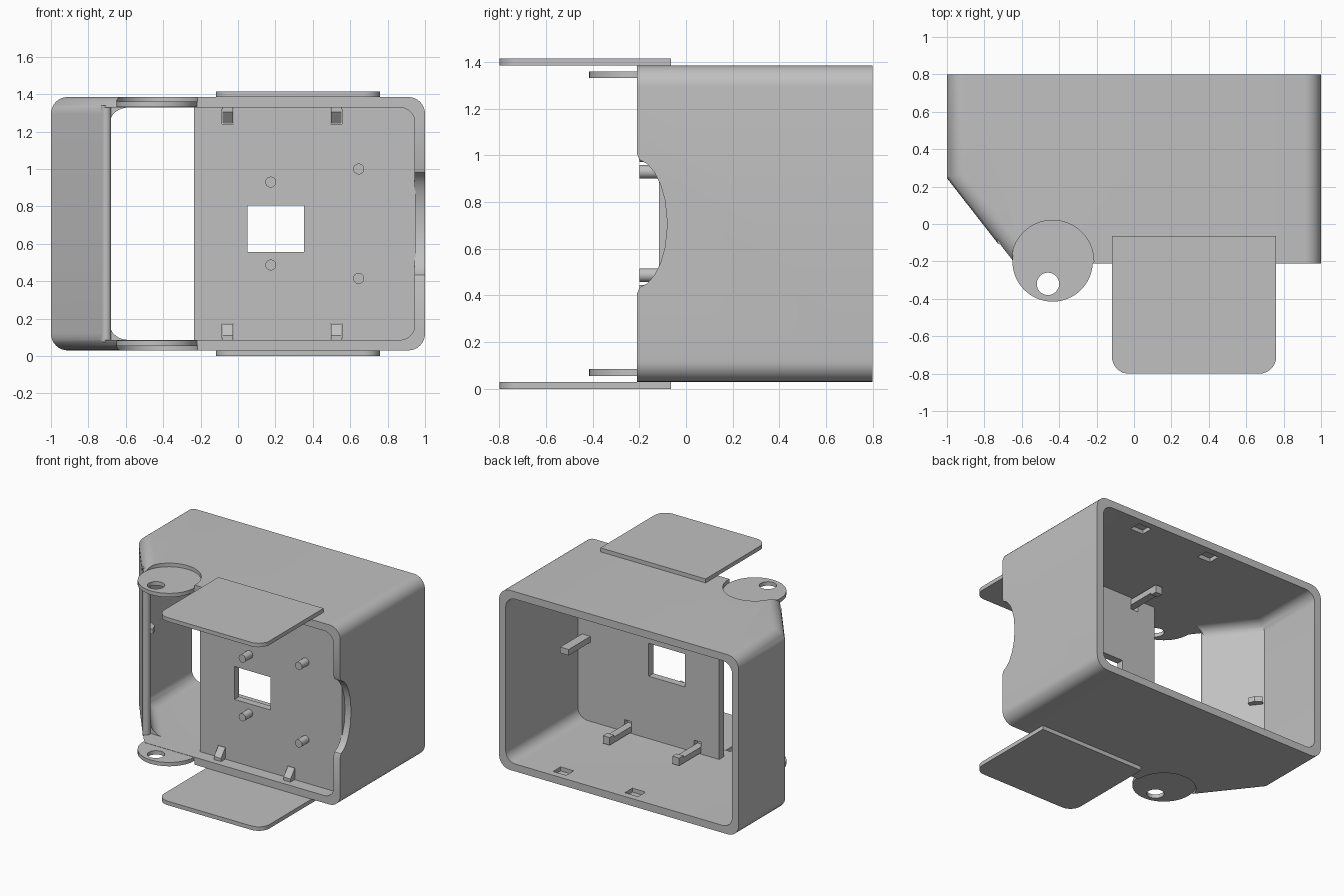
import bpy, bmesh, math
from mathutils import Vector

old = bpy.data.objects.get("Cube")
if old:
    bpy.data.objects.remove(old, do_unlink=True)

grey = bpy.data.materials.new("plain_grey")
grey.use_nodes = True
COLOUR = (0.53, 0.53, 0.53, 1)
grey.diffuse_color = COLOUR
for node in grey.node_tree.nodes:
    if node.type == 'BSDF_PRINCIPLED':
        node.inputs["Base Color"].default_value = COLOUR

MID = 0.7075          # height of the mirror plane
TOP = 2 * MID
FLOOR, CEIL = 0.086, TOP - 0.086


def place(axis, u, v, w):
    return {'x': (w, u, v), 'y': (u, w, v), 'z': (u, v, w)}[axis]


def prism(name, pts, axis, lo, hi, bevel=None, radius=0.09):
    """Extrude a flat profile along an axis; bevel edges picked by a rule."""
    bm = bmesh.new()
    verts = [bm.verts.new(place(axis, u, v, lo)) for u, v in pts]
    face = bm.faces.new(verts)
    ext = bmesh.ops.extrude_face_region(bm, geom=[face])
    shift = Vector(place(axis, 0, 0, hi - lo))
    for item in ext["geom"]:
        if isinstance(item, bmesh.types.BMVert):
            item.co += shift
    bmesh.ops.recalc_face_normals(bm, faces=bm.faces)
    if bevel:
        edges = [e for e in bm.edges if bevel(e.verts[0].co, e.verts[1].co)]
        bmesh.ops.bevel(bm, geom=edges, offset=radius, segments=8,
                        profile=0.5, affect='EDGES')
        bmesh.ops.recalc_face_normals(bm, faces=bm.faces)
    mesh = bpy.data.meshes.new(name)
    bm.to_mesh(mesh)
    bm.free()
    mesh.materials.append(grey)
    obj = bpy.data.objects.new(name, mesh)
    bpy.context.collection.objects.link(obj)
    return obj


def box(name, x, y, z):
    return prism(name, [(x[0], y[0]), (x[1], y[0]), (x[1], y[1]), (x[0], y[1])], 'z', *z)


def rod(name, axis, u, v, r, lo, hi, n=32):
    ring = [(u + r * math.cos(math.tau * i / n), v + r * math.sin(math.tau * i / n))
            for i in range(n)]
    return prism(name, ring, axis, lo, hi)


def activate(obj):
    bpy.ops.object.select_all(action='DESELECT')
    obj.select_set(True)
    bpy.context.view_layer.objects.active = obj


def cut(target, cutter):
    cutter.hide_render = True
    mod = target.modifiers.new("cut", 'BOOLEAN')
    mod.operation, mod.solver, mod.object = 'DIFFERENCE', 'EXACT', cutter
    activate(target)
    bpy.ops.object.modifier_apply(modifier=mod.name)
    bpy.data.objects.remove(cutter, do_unlink=True)


def smooth(obj):
    activate(obj)
    bpy.ops.object.shade_smooth_by_angle(angle=math.radians(30))


def flip(z, up):
    """Mirror a height range to the lower half when up is False."""
    return z if up else (TOP - z[1], TOP - z[0])


def side_rule(a, b):
    """Long level edges along the two sides and the slanted corner."""
    return abs(a.z - b.z) < 1e-4 and abs(a.y - b.y) > 0.1


# Housing: open sleeve with one slanted corner
outer = [(1, 0.8), (-1, 0.8), (-1, 0.245), (-0.645, -0.21), (1, -0.21)]
housing = prism("housing", outer, 'z', 0.03, TOP - 0.03, side_rule)
room = [(0.945, 0.9), (-0.945, 0.9), (-0.945, 0.264), (-0.502, -0.3), (0.945, -0.3)]
cut(housing, prism("room_cutter", room, 'z', FLOOR, CEIL, side_rule, 0.08))
mouth = [(-0.684, -0.068), (-0.727, -0.102), (-0.83, -0.183), (-0.83, -0.3),
         (-0.3, -0.3), (-0.3, -0.068)]
cut(housing, prism("mouth_cutter", mouth, 'z', FLOOR, CEIL))

# Curved finger notch in the left wall
half = [(-0.3, 0.3), (-0.21, 0.3), (-0.2, 0.275), (-0.165, 0.255),
        (-0.135, 0.22), (-0.11, 0.17), (-0.09, 0.1), (-0.08, 0)]
notch = [(y, MID + z) for y, z in half] + [(y, MID - z) for y, z in half[-2::-1]]
cut(housing, prism("notch_cutter", notch, 'x', 0.945, 1.1))

# Round pockets around the hinge discs, and latch pockets in floor and ceiling
for up in (True, False):
    cut(housing, rod("pocket_cutter", 'z', -0.435, -0.2, 0.22,
                     *flip((1.357, 1.5), up), n=64))
    for x in (-0.07, 0.53):
        cut(housing, box("latch_cutter", (x - 0.055, x + 0.055), (0.66, 0.75),
                         flip((CEIL - 0.05, CEIL + 0.03), up)))
smooth(housing)

# Rounded end of the slanted wall
smooth(rod("wall_end_post", 'z', -0.7055, -0.085, 0.0275, FLOOR - 0.01, CEIL + 0.01))

# Inner mounting plate with window and clip slots
plate = box("mounting_plate", (-0.235, 0.95), (-0.115, -0.06), (FLOOR - 0.01, CEIL + 0.01))
cut(plate, box("window_cutter", (0.052, 0.353), (-0.3, 0.1), (0.557, 0.805)))
for x in (-0.055, 0.525):
    for up in (True, False):
        cut(plate, box("slot_cutter", (x - 0.03, x + 0.03), (-0.3, 0.1),
                       flip((1.24, 1.32), up)))

# Clip arms behind the plate and slanted hooks in front
for x in (-0.055, 0.525):
    for up, side in ((True, "upper"), (False, "lower")):
        box(side + "_clip_arm", (x - 0.028, x + 0.028), (-0.115, 0.2),
            flip((1.275, 1.318), up))
        box(side + "_clip_tip", (x - 0.028, x + 0.028), (0.15, 0.2),
            flip((1.26, 1.318), up))
        hook = [(-0.1, 0.085), (-0.165, 0.085), (-0.165, 0.11), (-0.115, 0.172), (-0.1, 0.172)]
        prism(side + "_clip_hook", [(y, TOP - z if up else z) for y, z in hook],
              'x', x - 0.029, x + 0.029)

# Side catches at mid height
box("left_catch", (0.84, 0.91), (-0.07, 0.2), (MID - 0.025, MID + 0.02))
catch = [(-0.955, 0.24), (-0.9, 0.17), (-0.85, 0.2), (-0.87, 0.25), (-0.92, 0.28)]
prism("right_catch", catch, 'z', MID - 0.02, MID + 0.02)

# Locating pegs
for x, z in ((0.175, 0.93), (0.645, 1.0), (0.175, 0.487), (0.645, 0.415)):
    smooth(rod("locating_peg", 'y', x, z, 0.029, -0.2, -0.1))

# Hinge discs and front flaps, top and bottom
for up, side in ((True, "upper"), (False, "lower")):
    disc = rod(side + "_hinge_disc", 'z', -0.435, -0.2, 0.215,
               *flip((1.331, 1.36), up), n=64)
    cut(disc, rod("pin_hole_cutter", 'z', -0.46, -0.32, 0.06, *flip((1.2, 1.5), up)))
    smooth(disc)
    flap = [(-0.118, -0.8), (0.76, -0.8), (0.76, -0.065), (-0.118, -0.065)]
    smooth(prism(side + "_flap", flap, 'z', *flip((1.385, TOP), up),
                 bevel=lambda a, b: abs(a.z - b.z) > 0.01 and a.y < -0.7))
